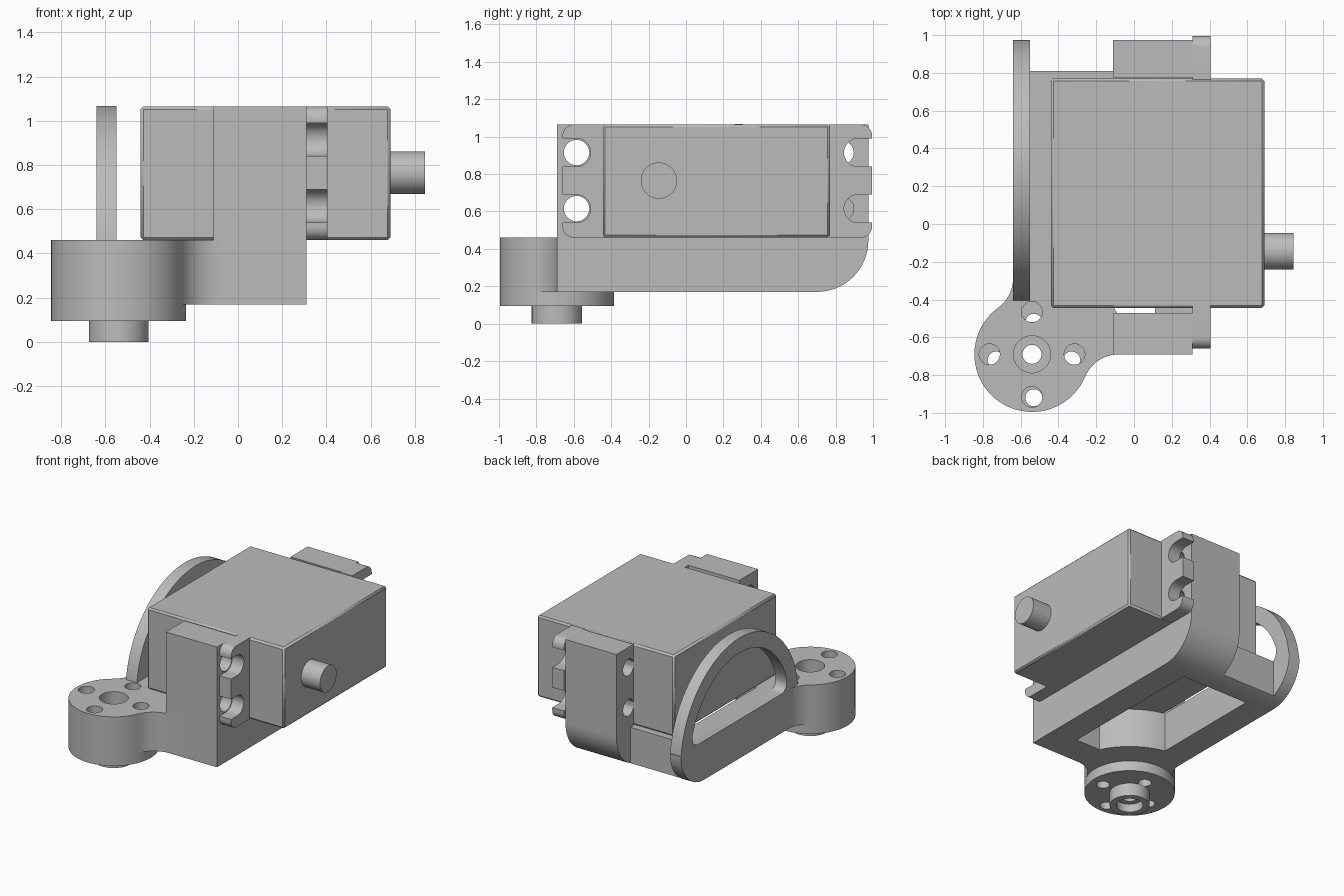
import bpy, bmesh
from math import sin, cos, radians

old = bpy.data.objects.get("Cube")
if old:
    bpy.data.objects.remove(old, do_unlink=True)

grey = bpy.data.materials.new("plain grey")
grey.use_nodes = True
grey.diffuse_color = (0.5, 0.5, 0.5, 1)
grey.node_tree.nodes["Principled BSDF"].inputs["Base Color"].default_value = (0.5, 0.5, 0.5, 1)


def arc(cx, cy, r, a0, a1, n=16):
    angles = [radians(a0 + (a1 - a0) * i / n) for i in range(n + 1)]
    return [(cx + r * cos(a), cy + r * sin(a)) for a in angles]


def circle(cx, cy, r, n=48):
    return arc(cx, cy, r, 0, 360, n)[:-1]


def rect(x0, x1, y0, y1):
    return [(x0, y0), (x1, y0), (x1, y1), (x0, y1)]


def prism(name, pts, axis, lo, hi):
    """Extrude an outline along z (outline in x, y) or along x (outline in y, z)."""
    bm = bmesh.new()

    def place(p, h):
        return (p[0], p[1], h) if axis == "z" else (h, p[0], p[1])
    bottom = [bm.verts.new(place(p, lo)) for p in pts]
    top = [bm.verts.new(place(p, hi)) for p in pts]
    bm.faces.new(bottom)
    bm.faces.new(top)
    for i in range(len(pts)):
        j = (i + 1) % len(pts)
        bm.faces.new((bottom[i], bottom[j], top[j], top[i]))
    bmesh.ops.recalc_face_normals(bm, faces=bm.faces)
    mesh = bpy.data.meshes.new(name)
    bm.to_mesh(mesh)
    bm.free()
    mesh.materials.append(grey)
    obj = bpy.data.objects.new(name, mesh)
    bpy.context.collection.objects.link(obj)
    return obj


def activate(obj):
    bpy.ops.object.select_all(action="DESELECT")
    obj.select_set(True)
    bpy.context.view_layer.objects.active = obj


def cut(obj, pts, axis, lo, hi, operation="DIFFERENCE"):
    cutter = prism("cutter", pts, axis, lo, hi)
    cutter.hide_render = True
    mod = obj.modifiers.new("cut", "BOOLEAN")
    mod.operation = operation
    mod.solver = "EXACT"
    mod.object = cutter
    activate(obj)
    bpy.ops.object.modifier_apply(modifier=mod.name)
    bpy.data.objects.remove(cutter, do_unlink=True)


HX, HY, HR = -0.54, -0.69, 0.305      # hub centre and radius
FLOOR, DECK, TOP = 0.17, 0.46, 1.065  # bracket levels
HOLE_Z = (0.615, 0.915)
parts = []

# Bracket base with the hub blended into its corner
outline = [(0.31, HY), (0.31, 0.81), (-0.64, 0.81)]
outline += arc(-0.834, -0.287, 0.194, 0, -53.9, 10)
outline += arc(HX, HY, HR, 126.1, 337.1, 40)[1:]
outline += arc(-0.08, -0.884, 0.194, 157.1, 90, 10)[1:]
base = prism("bracket_base", outline, "z", FLOOR, DECK)
rear_round = arc(0.70, 0.445, 0.275, -90, 0)
cut(base, [(-1.2, FLOOR)] + rear_round + [(0.975, 0.6), (-1.2, 0.6)], "x", -1, 1, "INTERSECT")
window = [(-0.44, 0.65), (0.11, 0.65), (0.11, -0.47)] + arc(HX, HY, 0.5, 26.1, 78.5)
cut(base, window, "z", 0, 0.8)
cut(base, circle(HX, HY, 0.098), "z", 0.3, 0.6)
cut(base, circle(HX, HY, 0.05), "z", 0, 0.6)
for dx, dy in ((1, 0), (0, 1), (-1, 0), (0, -1)):
    cut(base, circle(HX + 0.225 * dx, HY + 0.225 * dy, 0.055, 32), "z", 0, 0.6)
parts.append(base)

# Posts that carry the motor ears
front_post = prism("front_post", rect(HY, -0.47, FLOOR, TOP), "x", -0.11, 0.31)
rear_post = prism("rear_post", [(0.70, FLOOR)] + rear_round[1:] +
                  [(0.975, TOP), (0.775, TOP), (0.775, DECK), (0.70, DECK)], "x", -0.11, 0.31)
for z in HOLE_Z:
    cut(front_post, circle(-0.585, z, 0.068, 32), "x", -0.3, 0.5)
    cut(rear_post, circle(0.835, z, 0.062, 32), "x", -0.3, 0.5)
parts += [front_post, rear_post]

# Arched side guard
guard = prism("arched_guard", [(-0.41, FLOOR)] + rear_round +
              arc(0.283, 0.375, 0.692, 6, 180, 48), "x", -0.64, -0.55)
opening = arc(0.283, 0.375, 0.58, 18, 162, 40)
opening += arc(-0.21, 0.52, 0.06, 180, 270, 6) + arc(0.776, 0.52, 0.06, 270, 360, 6)
cut(guard, opening, "x", -0.8, -0.4)
parts.append(guard)

# Horn disc and its boss under the hub
disc = prism("horn_disc", circle(HX, HY, HR, 64), "z", 0.095, FLOOR)
boss = prism("horn_boss", circle(HX, HY, 0.135), "z", 0, 0.095)
cut(disc, circle(HX, HY, 0.05), "z", 0, 0.4)
cut(boss, circle(HX, HY, 0.05), "z", -0.1, 0.4)
cut(boss, circle(HX, HY, 0.09), "z", -0.1, 0.06)
for dx, dy in ((1, 0), (0, 1), (-1, 0), (0, -1)):
    cut(disc, circle(HX + 0.2 * dx + 0.01, HY + 0.2 * dy - 0.03, 0.045, 32), "z", 0, 0.4)
parts += [disc, boss]

# Motor body and shaft
body = prism("motor_body", rect(-0.44, 0.69, -0.445, 0.77), "z", DECK, TOP)
bevel = body.modifiers.new("edge", "BEVEL")
bevel.width = 0.013
bevel.segments = 1
parts.append(body)
parts.append(prism("motor_shaft", circle(-0.145, 0.765, 0.097), "x", 0.68, 0.845))

# Slotted mounting ears, mirrored front to rear
ear = [(-0.43, DECK)] + arc(-0.60, 0.52, 0.06, 270, 180, 8)
for z in HOLE_Z:
    ear += [(-0.66, z - 0.075)] + arc(-0.585, z, 0.075, -90, 90, 20) + [(-0.66, z + 0.075)]
ear += arc(-0.60, 1.005, 0.06, 180, 90, 8) + [(-0.43, TOP)]
parts.append(prism("front_ear", ear, "x", 0.31, 0.405))
parts.append(prism("rear_ear", [(0.335 - y, z) for y, z in ear], "x", 0.31, 0.405))

for obj in parts:
    activate(obj)
    bpy.ops.object.shade_smooth_by_angle(angle=radians(30))
